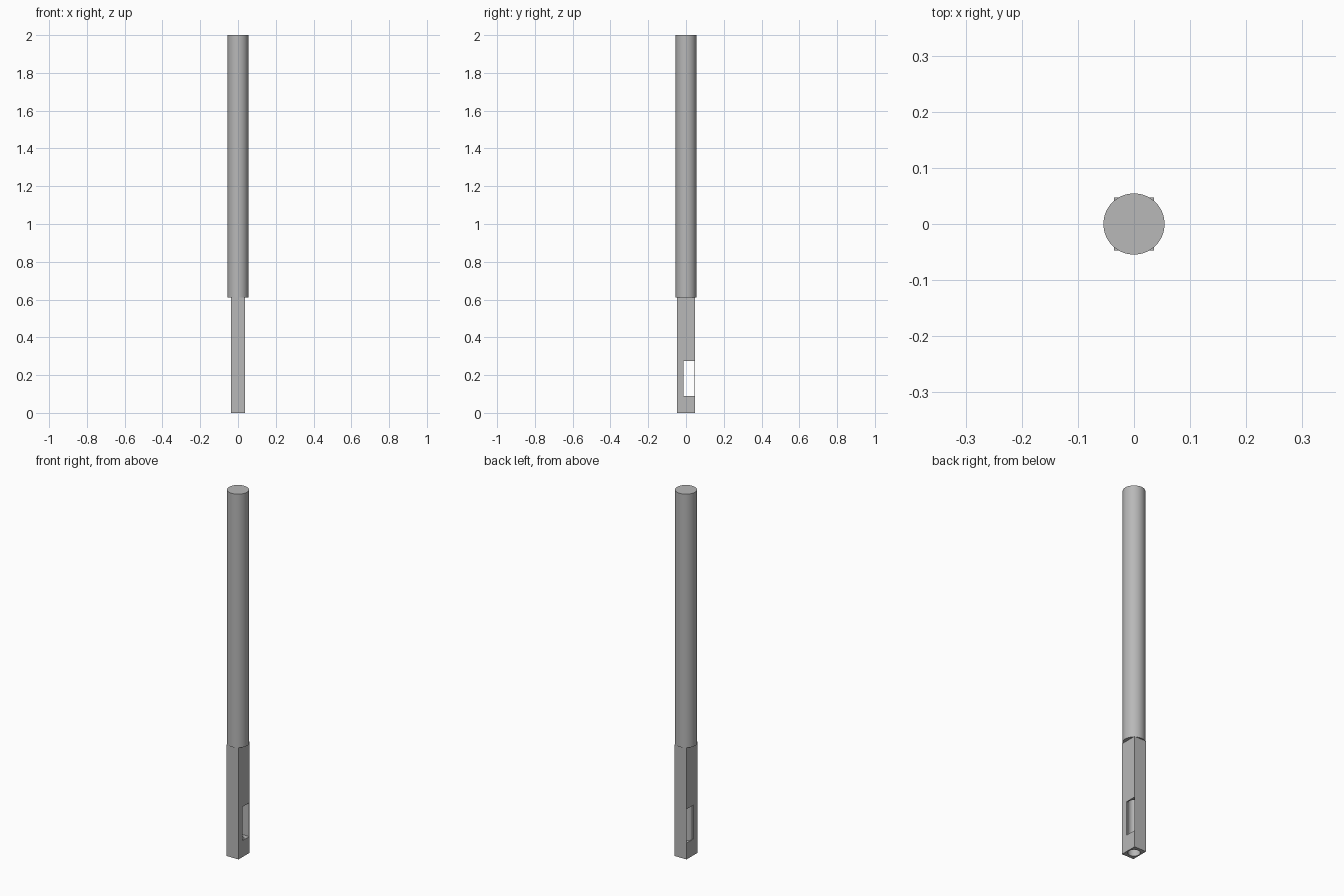
import bpy, bmesh, math

cube = bpy.data.objects.get("Cube")
if cube:
    bpy.data.objects.remove(cube, do_unlink=True)

steel = bpy.data.materials.new("grey_steel")
steel.use_nodes = True
colour = (0.48, 0.48, 0.48, 1)
steel.diffuse_color = colour
steel.node_tree.nodes["Principled BSDF"].inputs["Base Color"].default_value = colour

HALF_X, HALF_Y, SHOULDER = 0.036, 0.047, 0.61
SLOT_Y, SLOT_LOW, SLOT_HIGH = -0.012, 0.09, 0.275


def rod(name, radius, low, high):
    bpy.ops.mesh.primitive_cylinder_add(vertices=64, radius=radius, depth=high - low,
                                        location=(0, 0, (low + high) / 2))
    obj = bpy.context.object
    obj.name = name
    obj.data.materials.append(steel)
    bpy.ops.object.shade_smooth_by_angle(angle=math.radians(30))
    return obj


def extrude_side_profile(name, points, half_width):
    """Extrude a (y, z) outline along x."""
    bm = bmesh.new()
    face = bm.faces.new([bm.verts.new((-half_width, y, z)) for y, z in points])
    moved = bmesh.ops.extrude_face_region(bm, geom=[face])["geom"]
    verts = [v for v in moved if isinstance(v, bmesh.types.BMVert)]
    bmesh.ops.translate(bm, verts=verts, vec=(2 * half_width, 0, 0))
    bmesh.ops.recalc_face_normals(bm, faces=bm.faces)
    mesh = bpy.data.meshes.new(name)
    bm.to_mesh(mesh)
    bm.free()
    mesh.materials.append(steel)
    obj = bpy.data.objects.new(name, mesh)
    bpy.context.collection.objects.link(obj)
    return obj


# Round upper shaft
rod("round_shaft", 0.0545, SHOULDER, 2.0)

# Rectangular shank with a cross slot
shank = extrude_side_profile("slotted_shank", [
    (-HALF_Y, 0), (HALF_Y, 0), (HALF_Y, SLOT_LOW), (SLOT_Y, SLOT_LOW),
    (SLOT_Y, SLOT_HIGH), (HALF_Y, SLOT_HIGH), (HALF_Y, SHOULDER), (-HALF_Y, SHOULDER)], HALF_X)

# Thin skin closing the slot at the back
extrude_side_profile("slot_back_skin", [
    (HALF_Y - 0.001, SLOT_LOW), (HALF_Y, SLOT_LOW),
    (HALF_Y, SLOT_HIGH), (HALF_Y - 0.001, SLOT_HIGH)], HALF_X)

# Bore rising from the bottom end
cutter = rod("bore_cutter", 0.03, -0.05, 0.31)
cutter.hide_render = True
cutter.hide_viewport = True
bore = shank.modifiers.new("bore", "BOOLEAN")
bore.operation = "DIFFERENCE"
bore.solver = "EXACT"
bore.object = cutter
